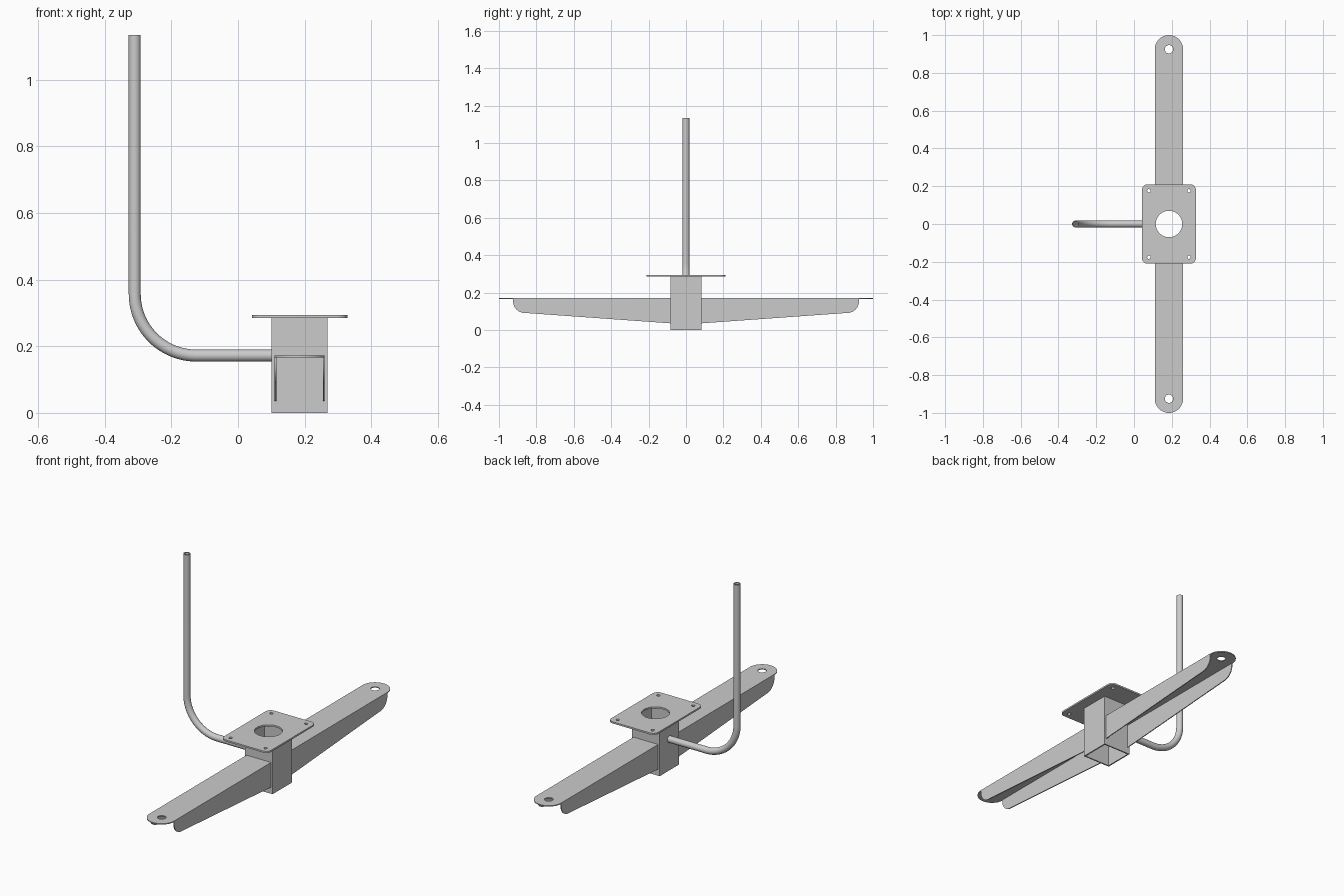
import bpy, bmesh
from math import sin, cos, pi, radians
from mathutils import Matrix, Vector

if "Cube" in bpy.data.objects:
    bpy.data.objects.remove(bpy.data.objects["Cube"])

CX = 0.185    # centre line of post and arms
HALF = 0.084  # half width of the square post


def arc(cx, cy, r, a0, a1, n):
    return [(cx + r * cos(radians(a0 + (a1 - a0) * i / n)),
             cy + r * sin(radians(a0 + (a1 - a0) * i / n))) for i in range(n + 1)]


def circle(cx, cy, r, n=32):
    return arc(cx, cy, r, 0, 360, n)[:-1]


def rect(cx, cy, hx, hy):
    return [(cx - hx, cy - hy), (cx + hx, cy - hy), (cx + hx, cy + hy), (cx - hx, cy + hy)]


def finish(name, bm):
    bmesh.ops.remove_doubles(bm, verts=bm.verts, dist=1e-5)
    bmesh.ops.recalc_face_normals(bm, faces=bm.faces)
    me = bpy.data.meshes.new(name)
    bm.to_mesh(me)
    bm.free()
    me.polygons.foreach_set("use_smooth", [True] * len(me.polygons))
    me.set_sharp_from_angle(angle=radians(30))
    ob = bpy.data.objects.new(name, me)
    bpy.context.collection.objects.link(ob)
    return ob


def extruded(name, loops, lo, hi, matrix=Matrix()):
    """Outline (first loop) with holes (other loops), extruded from lo to hi."""
    cu = bpy.data.curves.new(name + "_outline", 'CURVE')
    cu.dimensions, cu.fill_mode = '2D', 'BOTH'
    cu.extrude = (hi - lo) / 2
    for pts in loops:
        sp = cu.splines.new('POLY')
        sp.points.add(len(pts) - 1)
        for p, (x, y) in zip(sp.points, pts):
            p.co = (x, y, 0, 1)
        sp.use_cyclic_u = True
    tmp = bpy.data.objects.new(name + "_outline", cu)
    bpy.context.collection.objects.link(tmp)
    bpy.context.view_layer.update()
    me = bpy.data.meshes.new_from_object(
        tmp.evaluated_get(bpy.context.evaluated_depsgraph_get()))
    bm = bmesh.new()
    bm.from_mesh(me)
    bpy.data.objects.remove(tmp)
    bpy.data.curves.remove(cu)
    bpy.data.meshes.remove(me)
    bm.transform(matrix @ Matrix.Translation((0, 0, (lo + hi) / 2)))
    return finish(name, bm)


# Square hollow post
extruded("post", [rect(CX, 0, HALF, HALF), rect(CX, 0, HALF - 0.007, HALF - 0.007)], 0, 0.285)

# Mounting plate with rounded corners, centre hole and bolt holes
hx, hy, r = 0.143, 0.21, 0.03
outline = []
for sx, sy, a in ((1, 1, 0), (-1, 1, 90), (-1, -1, 180), (1, -1, 270)):
    outline += arc(CX + sx * (hx - r), sy * (hy - r), r, a, a + 90, 8)
holes = [circle(CX, 0, 0.07, 48)]
holes += [circle(CX + sx * 0.106, sy * 0.176, 0.009, 16) for sx in (-1, 1) for sy in (-1, 1)]
extruded("mounting_plate", [outline] + holes, 0.285, 0.294)

# Two channel arms: round-ended top strip and two tapered side flanges each
W, T, TOP = 0.075, 0.005, 0.172
YZ = Matrix(((0, 0, 1, 0), (1, 0, 0, 0), (0, 1, 0, 0), (0, 0, 0, 1)))
for sy, side in ((1, "back"), (-1, "front")):
    strip = [(CX - W, HALF), (CX + W, HALF)] + arc(CX, 1 - W, W, 0, 180, 32)
    hole = circle(CX, 1 - W, 0.022)
    extruded("arm_top_" + side, [[(x, sy * y) for x, y in l] for l in (strip, hole)],
             TOP - T, TOP)
    flange = [(HALF, TOP - T), (HALF, 0.036)] + arc(0.861, 0.155, 0.064, -94, 0, 12) \
        + [(0.925, TOP - T)]
    for sx, hand in ((-1, "left"), (1, "right")):
        x = CX + sx * (W - T / 2)
        extruded("arm_flange_%s_%s" % (side, hand), [[(sy * y, z) for y, z in flange]],
                 x - T / 2, x + T / 2, YZ)

# Bent hollow pipe swept along an L-shaped path
PX, PZ, BEND, R_OUT, R_IN, N = -0.31, 0.172, 0.185, 0.018, 0.013, 32
path = [(CX - HALF, PZ, 270)]
path += [(x, z, 270 - 90 * i / 24) for i, (x, z) in
         enumerate(arc(PX + BEND, PZ + BEND, BEND, 270, 180, 24))]
path += [(PX, 1.135, 180)]
bm = bmesh.new()
walls = []
for rad in (R_OUT, R_IN):
    rings = []
    for px, pz, a in path:
        n = Vector((cos(radians(a)), 0, sin(radians(a))))
        rings.append([bm.verts.new(Vector((px, 0, pz)) + n * (rad * cos(2 * pi * k / N))
                                   + Vector((0, rad * sin(2 * pi * k / N), 0)))
                      for k in range(N)])
    walls.append(rings)
bands = [(w[i], w[i + 1]) for w in walls for i in range(len(path) - 1)]
bands += [(walls[0][e], walls[1][e]) for e in (0, -1)]
for a, b in bands:
    for k in range(N):
        j = (k + 1) % N
        bm.faces.new((a[k], a[j], b[j], b[k]))
finish("bent_pipe", bm)
